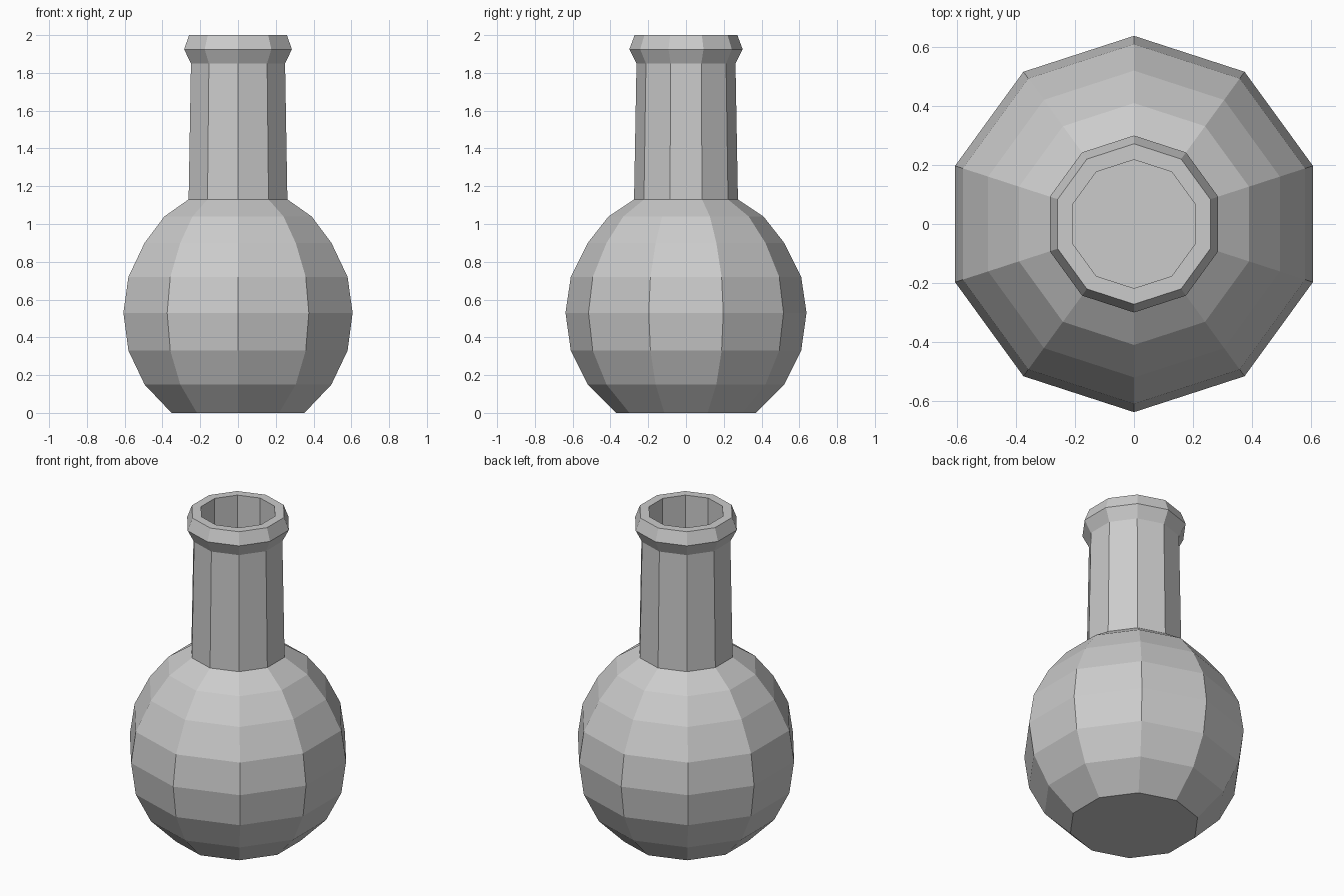
import bpy, bmesh
from math import cos, sin, pi

cube = bpy.data.objects.get("Cube")
if cube:
    bpy.data.objects.remove(cube)

SIDES = 10
WALL = 0.05

# Grey material
grey = bpy.data.materials.new("grey glaze")
grey.use_nodes = True
colour = (0.6, 0.6, 0.6, 1)
grey.diffuse_color = colour
grey.node_tree.nodes["Principled BSDF"].inputs["Base Color"].default_value = colour


def lathe(name, profile):
    """Turn a (radius, height) profile into a faceted solid, capped at both ends."""
    bm = bmesh.new()
    rings = []
    for r, z in profile:
        angles = [2 * pi * i / SIDES - pi / 2 for i in range(SIDES)]
        rings.append([bm.verts.new((r * cos(a), r * sin(a), z)) for a in angles])
    for low, high in zip(rings, rings[1:]):
        for i in range(SIDES):
            j = (i + 1) % SIDES
            bm.faces.new((low[i], low[j], high[j], high[i]))
    bm.faces.new(rings[0][::-1])
    bm.faces.new(rings[-1])
    mesh = bpy.data.meshes.new(name)
    bm.to_mesh(mesh)
    bm.free()
    mesh.materials.append(grey)
    obj = bpy.data.objects.new(name, mesh)
    bpy.context.collection.objects.link(obj)
    return obj


# Outer silhouette: round bulb, tapered neck, flared lip
bulb = [(0.37, 0), (0.52, 0.15), (0.61, 0.33), (0.638, 0.53),
        (0.61, 0.72), (0.52, 0.9), (0.41, 1.04)]
neck = [(0.275, 1.13), (0.262, 1.85)]
lip = [(0.3, 1.925), (0.272, 2.0)]

# Hollow inside: straight bore, then the bulb wall followed down to the floor
bore = [(0.218, 2.0), (0.222, 1.11)]
cavity = [(r - WALL, max(z, WALL)) for r, z in reversed(bulb)]

lathe("flask", bulb + neck + lip + bore + cavity)
